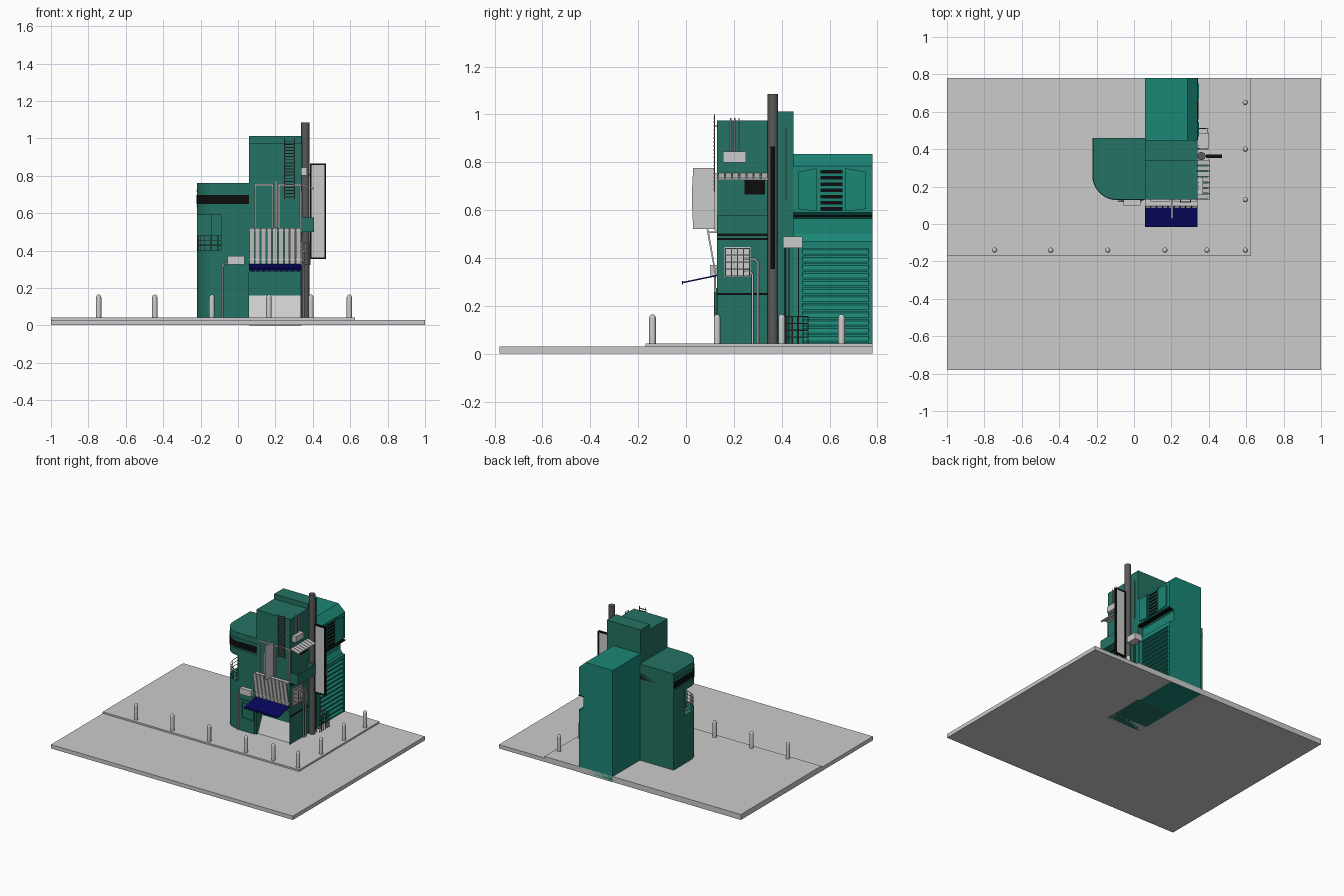
import bpy, bmesh, math
from mathutils import Vector, Matrix

if "Cube" in bpy.data.objects:
    bpy.data.objects.remove(bpy.data.objects["Cube"])


def mat(name, rgb):
    m = bpy.data.materials.new(name)
    m.diffuse_color = (*rgb, 1)
    m.use_nodes = True
    m.node_tree.nodes["Principled BSDF"].inputs["Base Color"].default_value = m.diffuse_color
    return m


GREEN = mat("dark_green", (0.018, 0.17, 0.125))
TEAL = mat("teal", (0.011, 0.24, 0.18))
BLACK = mat("black", (0.004, 0.004, 0.004))
BLUE = mat("navy", (0.002, 0.002, 0.11))
DARK = mat("dark_grey", (0.1, 0.1, 0.1))


def finish(name, bm, m=None):
    bmesh.ops.recalc_face_normals(bm, faces=bm.faces)
    me = bpy.data.meshes.new(name)
    bm.to_mesh(me)
    bm.free()
    ob = bpy.data.objects.new(name, me)
    bpy.context.collection.objects.link(ob)
    if m:
        me.materials.append(m)
    return ob


def boxes(name, lims, m=None):
    """Boxes given as (x0, x1, y0, y1, z0, z1), joined in one object."""
    bm = bmesh.new()
    for x0, x1, y0, y1, z0, z1 in lims:
        M = Matrix.Translation(((x0 + x1) / 2, (y0 + y1) / 2, (z0 + z1) / 2))
        bmesh.ops.create_cube(bm, size=1, matrix=M @ Matrix.Diagonal((x1 - x0, y1 - y0, z1 - z0, 1)))
    return finish(name, bm, m)


def prism(name, pts, a, b, axis, m=None):
    """Polygon extruded from a to b along z (x,y), x (y,z) or y (x,z)."""
    place = {"z": lambda u, v, w: (u, v, w), "x": lambda u, v, w: (w, u, v), "y": lambda u, v, w: (u, w, v)}[axis]
    bm = bmesh.new()
    lo = [bm.verts.new(place(u, v, a)) for u, v in pts]
    hi = [bm.verts.new(place(u, v, b)) for u, v in pts]
    bm.faces.new(lo)
    bm.faces.new(hi)
    for i in range(len(pts)):
        j = (i + 1) % len(pts)
        bm.faces.new((lo[i], lo[j], hi[j], hi[i]))
    return finish(name, bm, m)


def tubes(name, paths, r, m=None):
    """Round pipes along point lists."""
    cu = bpy.data.curves.new(name, "CURVE")
    cu.dimensions = "3D"
    cu.bevel_depth, cu.bevel_resolution, cu.use_fill_caps = r, 1, True
    for p in paths:
        sp = cu.splines.new("POLY")
        sp.points.add(len(p) - 1)
        for q, co in zip(sp.points, p):
            q.co = (*co, 1)
    ob = bpy.data.objects.new(name, cu)
    bpy.context.collection.objects.link(ob)
    if m:
        cu.materials.append(m)
    return ob


def lathe(name, profile, x, y, m=None, n=16):
    """Profile of (radius, z) spun about a vertical line."""
    bm = bmesh.new()
    vs = [bm.verts.new((x + r, y, z)) for r, z in profile]
    es = [bm.edges.new(e) for e in zip(vs, vs[1:])]
    bmesh.ops.spin(bm, geom=vs + es, cent=(x, y, 0), axis=(0, 0, 1), angle=math.tau, steps=n)
    bmesh.ops.remove_doubles(bm, verts=bm.verts, dist=1e-5)
    ob = finish(name, bm, m)
    bpy.context.view_layer.objects.active = ob
    ob.select_set(True)
    bpy.ops.object.shade_smooth_by_angle(angle=math.radians(40))
    ob.select_set(False)
    return ob


def corner(grow=0.0, r=0.13):
    """Left block outline with a rounded front-left corner."""
    r += grow
    cx, cy = -0.22 - grow + r, 0.13 - grow + r
    arc = [(cx - r * math.cos(t), cy - r * math.sin(t)) for t in (i * math.pi / 20 for i in range(11))]
    return [(0.06, 0.46), (-0.22 - grow, 0.46)] + arc + [(0.06, 0.13 - grow)]


# street and pavement
boxes("road_slab", [(-1, 1, -0.78, 0.78, 0.001, 0.03)])
boxes("pavement", [(-1, 0.625, -0.17, 0.78, 0.03, 0.042)])
for i, (x, y) in enumerate([(-.745, -.14), (-.445, -.14), (-.14, -.14), (.165, -.14), (.39, -.14),
                            (.595, -.14), (.595, .13), (.595, .4), (.595, .65)]):
    dome = [(0.014 * math.cos(t), 0.148 + 0.017 * math.sin(t)) for t in (k * math.pi / 8 for k in range(5))]
    lathe(f"bollard_{i}", [(0, 0.042), (0.014, 0.042)] + dome[:-1] + [(0, 0.165)], x, y)

# left block with rounded corner and cut-in balcony
prism("left_block_lower", corner(), 0.03, 0.4, "z", GREEN)
prism("left_block_middle", [(.06, .13), (-.09, .13), (-.09, .2), (-.145, .2), (-.145, .33), (-.22, .33),
                            (-.22, .46), (.06, .46)], 0.4, 0.59, "z", GREEN)
prism("left_block_upper", corner(), 0.59, 0.762, "z", GREEN)
prism("black_window_band", corner(0.002), 0.65, 0.697, "z", BLACK)
for z in (0.635, 0.715):
    prism("left_block_moulding", corner(0.003), z, z + 0.006, "z", GREEN)
rail = [(x + .004, y + .004) for x, y in corner()[2:-1]]
rail = [(-.216, .33)] + rail + [(-.09, .134)]
tubes("balcony_rails", [[(x, y, z) for x, y in rail] for z in (.43, .455, .48)]
      + [[(x, y, .4), (x, y, .48)] for x, y in rail[::2]], 0.002, DARK)

# side door and its air conditioner
boxes("side_door", [(-.07, .05, .125, .135, .042, .275)], GREEN)
boxes("door_window_frame", [(-.057, -.05, .119, .13, .135, .258), (.036, .043, .119, .13, .135, .258),
                            (-.057, .043, .119, .13, .135, .142), (-.057, .043, .119, .13, .251, .258)], GREEN)
boxes("door_air_conditioner", [(-.057, .036, .1, .13, .325, .37)])
tubes("door_pipe", [[(-.083, .122, .042), (-.083, .122, .31), (-.077, .122, .326), (-.05, .122, .332)]], 0.005)

# main tower with recessed shop front
tower = boxes("tower_front", [(.06, .34, .13, .34, 0, .975)], GREEN)
cut = boxes("shop_cutter", [(.05, .335, .1, .2, .03, .285)])
cut.hide_render = True
cut.hide_viewport = True
mod = tower.modifiers.new("shop_opening", "BOOLEAN")
mod.operation, mod.solver, mod.object = "DIFFERENCE", "EXACT", cut
boxes("tower_back", [(.06, .34, .34, .45, 0, 1.012)], GREEN)
prism("shop_sloped_front", [(.13, 0), (.2, 0), (.2, .16)], .06, .335, "x")
boxes("tower_black_trim", [(.338, .344, .13, .34, z, z + .008) for z in (.245, .475, .492)], BLACK)

# blue awning with scalloped edge
prism("blue_awning", [(-.015, .3), (.13, .33), (.13, .324), (-.015, .294)], .06, .34, "x", BLUE)
for i in range(9):
    w = .28 / 9
    cx = .06 + w * (i + .5)
    pts = [(cx - w / 2 * math.cos(t), .304 - .015 * math.sin(t)) for t in (k * math.pi / 6 for k in range(7))]
    prism("awning_scallop", pts, -.017, -.013, "y", BLUE)

# slanted slats above the awning
for i in range(9):
    x = .06 + i * .28 / 9
    prism("front_slat", [(.122, .325), (.128, .325), (.094, .52), (.086, .52)], x + .001, x + .027, "x")
boxes("slat_brackets", [(.06, .34, .095, .13, .505, .511), (.06, .34, .115, .13, .35, .356)])

# tall window frames, blade panel and ladder on the front
for a, b in ((.088, .19), (.215, .338)):
    boxes("tall_window_frame", [(a, a + .009, .12, .132, .515, .755), (b - .009, b, .12, .132, .515, .755),
                                (a, b, .12, .132, .746, .755)])
prism("blade_panel", [(.12, .522), (.03, .522), (.026, .6), (.026, .7), (.03, .775), (.12, .775)], .198, .208, "x")
boxes("blade_bracket", [(.2, .206, .11, .135, z, z + .01) for z in (.56, .73)], DARK)
boxes("ladder", [(x, x + .004, .117, .121, .675, 1.0) for x in (.247, .3)]
      + [(.247, .304, .115, .12, .685 + i * .0165, .69 + i * .0165) for i in range(19)]
      + [(x, x + .004, .117, .132, z, z + .004) for x in (.247, .3) for z in (.7, .95)], DARK)

# right-hand balcony with slatted canopy
boxes("side_balcony", [(.34, .405, .13, .34, .5, .507), (.398, .405, .13, .34, .5, .578),
                       (.34, .405, .13, .137, .5, .578), (.34, .405, .333, .34, .5, .578)], GREEN)
boxes("side_black_window", [(.335, .342, .245, .33, .665, .732)], BLACK)
boxes("side_window_panel", [(.336, .344, .138, .235, .575, .72)], GREEN)
for i in range(7):
    y = .135 + i * .03
    prism("canopy_slat", [(.34, .755), (.405, .735), (.405, .728), (.34, .748)], y, y + .025, "y")
boxes("canopy_beam", [(.345, .35, .13, .345, .738, .745), (.395, .4, .13, .345, .726, .732)])

# air conditioners and pipes on the right wall
boxes("upper_air_conditioner", [(.34, .37, .155, .25, .8, .845)])
boxes("rear_air_conditioner", [(.34, .4, .405, .487, .442, .49)])
tubes("upper_pipes", [[(.345, y, .845), (.345, y, .985)] for y in (.187, .204, .221)], .003)
tubes("wall_pipes", [[(.35, y, .042), (.35, y, z - .015), (.35, y - .012, z), (.35, .24, z)]
                     for y, z in ((.3, .395), (.278, .345))], .005)
tubes("rear_pipes", [[(.35, y, .042), (.35, y, .45)] for y in (.415, .43, .47)], .003, DARK)
tubes("high_pipe", [[(.344, .418, .645), (.344, .418, .945)]], .003, DARK)

# window cage and fenced corner
boxes("caged_window", [(.335, .346, .16, .27, .32, .445)])
tubes("window_cage", [[(.34, .165, z), (.385, .165, z), (.385, .265, z), (.34, .265, z)]
                      for z in (.325, .354, .383, .412, .44)]
      + [[(.34, y, .325), (.385, y, .325), (.385, y, .44), (.34, y, .44)]
         for y in (.165, .19, .215, .24, .265)], .0025)
tubes("ground_fence", [[(.34, .4, z), (.395, .4, z), (.395, .51, z), (.34, .51, z)] for z in (.07, .098, .126, .155)]
      + [[(.395, .4 + i * .022, .042), (.395, .4 + i * .022, .155)] for i in range(6)]
      + [[(x, y, .042), (x, y, .155)] for x in (.345, .37) for y in (.4, .51)], .0025, DARK)

# utility pole and hanging board
lathe("utility_pole", [(0, .042), (.022, .042), (.022, 1.085), (0, 1.085)], .36, .363, DARK)
boxes("board_panel", [(.392, .465, .357, .369, .362, .858)])
boxes("board_frame", [(.385, .393, .354, .372, .355, .865), (.462, .47, .354, .372, .355, .865),
                      (.385, .47, .354, .372, .355, .363), (.385, .47, .354, .372, .857, .865)], BLACK)
boxes("board_bracket", [(.36, .39, .36, .366, z, z + .01) for z in (.42, .8)], DARK)

# rear block: side profile with a recessed waist and chamfered roof edge
prism("rear_block", [(.06, 0), (.325, 0), (.325, .46), (.3, .5), (.3, .565), (.34, .59), (.34, .785), (.285, .835),
                     (.06, .835)], .45, .78, "y", TEAL)
boxes("rear_black_gutter", [(.3, .343, .45, .78, .571, .578)], BLACK)
boxes("shutter_frame", [(.32, .34, .45, .487, .03, .47), (.32, .34, .763, .78, .03, .47),
                        (.32, .34, .45, .78, .44, .47)], TEAL)
for i in range(12):
    z = .045 + i * .033
    prism("shutter_slat", [(.322, z + .03), (.34, z + .008), (.34, z), (.322, z)], .487, .763, "y", TEAL)

# rear upper windows and vent
for a, b, s in ((.468, .545, 1), (.665, .752, -1)):
    lo, hi = (.605, .76), (.595, .775)
    l, r = (lo, hi) if s > 0 else (hi, lo)
    prism("rear_window_panel", [(a, l[0]), (b, r[0]), (b, r[1]), (a, l[1])], .335, .347, "x", TEAL)
boxes("vent_frame", [(.336, .346, .555, .563, .592, .778), (.336, .346, .654, .662, .592, .778)], TEAL)
boxes("vent_slats", [(.336, .344, .563, .654, .597 + i * .026, .612 + i * .026) for i in range(7)], BLACK)
